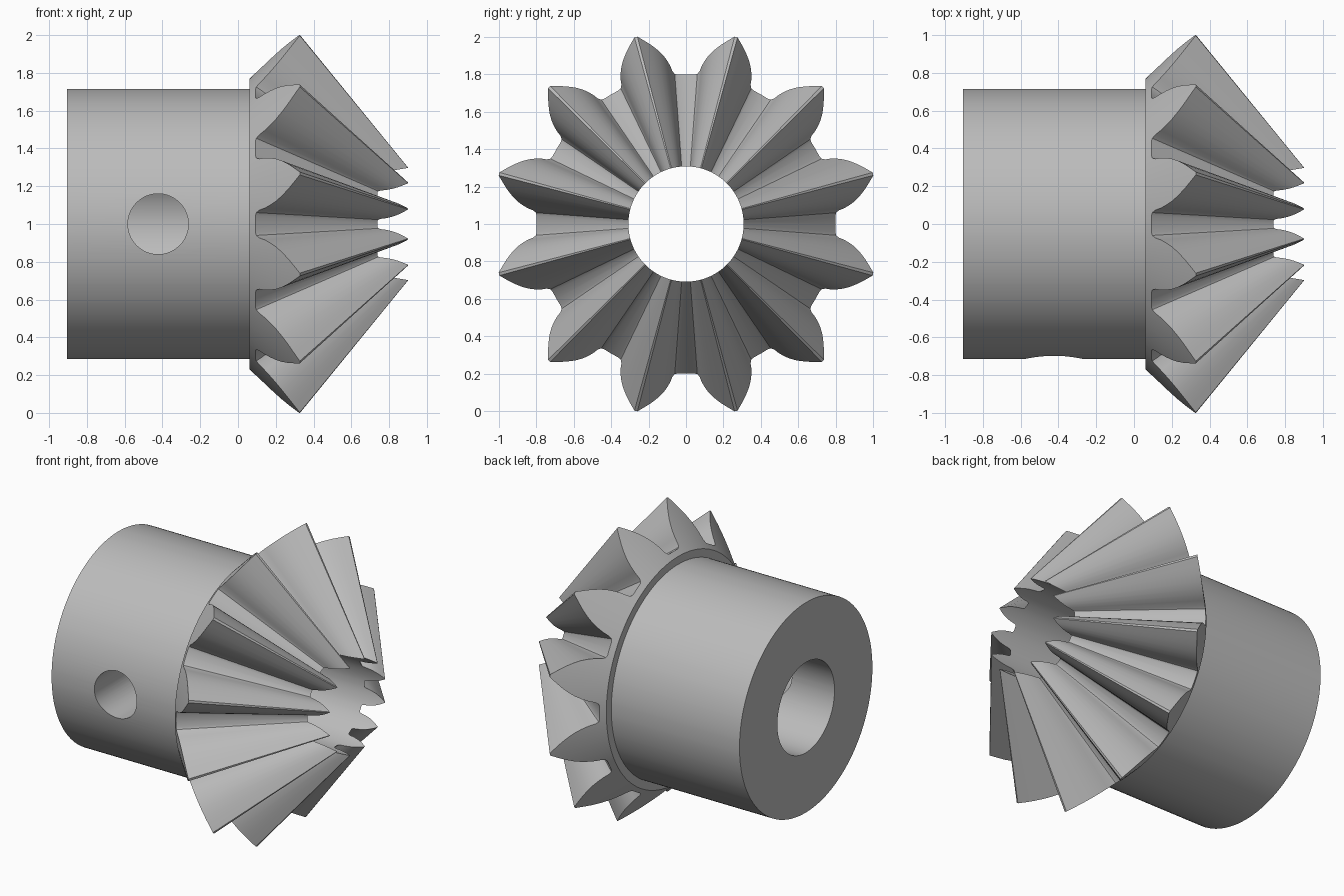
import bpy, bmesh
from math import radians, sin, cos

cube = bpy.data.objects.get("Cube")
if cube:
    bpy.data.objects.remove(cube, do_unlink=True)

TEETH = 12
BORE, HUB, COLLAR = 0.308, 0.716, 0.77      # radii
HUB_END, COLLAR_X, APEX = -0.905, 0.062, 1.144
AXIS_Z = 1.0

steel = bpy.data.materials.new("plain grey steel")
steel.use_nodes = True
grey = (0.5, 0.5, 0.5, 1)
steel.diffuse_color = grey
steel.node_tree.nodes["Principled BSDF"].inputs["Base Color"].default_value = grey

# Half tooth on the back cone: radius, half angle in degrees (gap to tip)
half = [(0.8, 11.8), (0.805, 10.7), (0.82, 9.9), (0.85, 9.3), (0.88, 8.4), (0.91, 7.3),
        (0.94, 5.9), (0.975, 4.0), (1.005, 2.2), (1.035, 0.45)]
tooth = [(0.8, -15)] + [(r, -a) for r, a in half] + [(r, a) for r, a in reversed(half)]
outline = [(r, radians(a + 15 + k * 360 / TEETH)) for k in range(TEETH) for r, a in tooth]


def back_x(r):
    """Position along the axis of the 45 degree back cone."""
    return COLLAR_X + (r - COLLAR)


def inner_x(r):
    """Where a line from the back cone to the apex meets the bore."""
    return APEX - (APEX - back_x(r)) * BORE / r


# Gear body: rings from the hub end, over the teeth and back through the bore
bm = bmesh.new()
sections = [
    lambda r: (HUB_END, BORE),
    lambda r: (HUB_END, HUB),
    lambda r: (COLLAR_X, HUB),
    lambda r: (COLLAR_X, COLLAR),
    lambda r: (back_x(r), r),
    lambda r: (inner_x(r), BORE),
]
rings = []
for section in sections:
    ring = []
    for r, a in outline:
        x, radius = section(r)
        ring.append(bm.verts.new((x, radius * cos(a), AXIS_Z + radius * sin(a))))
    rings.append(ring)
n = len(outline)
for i, ring in enumerate(rings):
    following = rings[(i + 1) % len(rings)]
    for j in range(n):
        k = (j + 1) % n
        bm.faces.new((ring[j], ring[k], following[k], following[j]))
bmesh.ops.recalc_face_normals(bm, faces=bm.faces)
mesh = bpy.data.meshes.new("bevel_gear")
bm.to_mesh(mesh)
bm.free()
gear = bpy.data.objects.new("bevel_gear", mesh)
bpy.context.collection.objects.link(gear)
mesh.materials.append(steel)

# Set screw hole through the front wall of the hub
bpy.ops.mesh.primitive_cylinder_add(vertices=64, radius=0.16, depth=1,
                                    location=(-0.423, -0.5, AXIS_Z),
                                    rotation=(radians(90), 0, 0))
cutter = bpy.context.object
cutter.name = "screw_hole_cutter"
cutter.data.materials.append(steel)
cutter.hide_render = True
cut = gear.modifiers.new("screw_hole", "BOOLEAN")
cut.operation = "DIFFERENCE"
cut.solver = "EXACT"
cut.object = cutter

bpy.ops.object.select_all(action="DESELECT")
gear.select_set(True)
bpy.context.view_layer.objects.active = gear
bpy.ops.object.modifier_apply(modifier=cut.name)
bpy.data.objects.remove(cutter, do_unlink=True)
bpy.ops.object.shade_smooth_by_angle(angle=radians(28))
